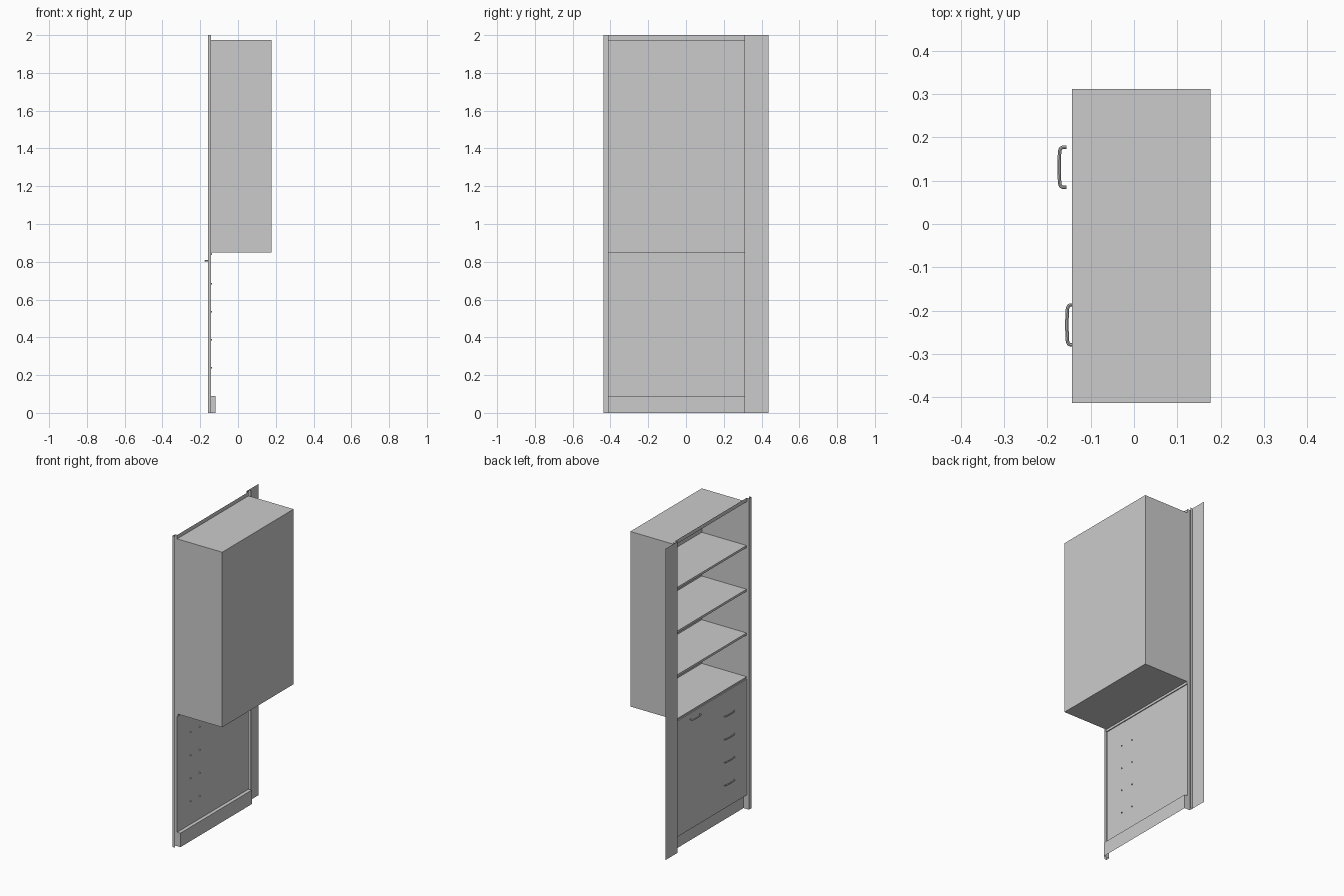
import bpy

if "Cube" in bpy.data.objects:
    bpy.data.objects.remove(bpy.data.objects["Cube"])

Y0, Y1 = -0.413, 0.312          # inner width of the cabinet
XF, XP, XB = -0.159, -0.143, 0.177   # frame face, panel plane, back


def mesh_object(name, verts, faces):
    me = bpy.data.meshes.new(name)
    me.from_pydata(verts, [], faces)
    me.update()
    ob = bpy.data.objects.new(name, me)
    bpy.context.collection.objects.link(ob)
    return ob


def sheet_xz(name, prof, caps=()):
    """Extrude an open (x, z) profile along y; caps are index lists closed at both ends."""
    n = len(prof)
    verts = [(x, y, z) for y in (Y0, Y1) for x, z in prof]
    faces = [(i, i + n, i + n + 1, i + 1) for i in range(n - 1)]
    for c in caps:
        faces += [tuple(c), tuple(i + n for i in reversed(c))]
    return mesh_object(name, verts, faces)


def sheet_xy(name, prof):
    """Extrude an open (x, y) profile over the full height."""
    n = len(prof)
    verts = [(x, y, z) for z in (0, 2) for x, y in prof]
    return mesh_object(name, verts, [(i, i + 1, i + n + 1, i + n) for i in range(n - 1)])


def box(name, lo, hi):
    v = [(x, y, z) for x in (lo[0], hi[0]) for y in (lo[1], hi[1]) for z in (lo[2], hi[2])]
    f = [(0, 1, 3, 2), (4, 6, 7, 5), (0, 4, 5, 1), (2, 3, 7, 6), (0, 2, 6, 4), (1, 5, 7, 3)]
    return mesh_object(name, v, f)


def handle(name, x, y, z):
    """Bowed pull; x is where the two ends finish, pointing to -x."""
    half = [(0.0, 0.046), (-0.009, 0.046), (-0.013, 0.044), (-0.0155, 0.038), (-0.0165, 0.02)]
    pts = half + [(-0.017, 0)] + [(a, -b) for a, b in reversed(half)]
    cu = bpy.data.curves.new(name, 'CURVE')
    cu.dimensions = '3D'
    cu.bevel_depth = 0.004
    cu.bevel_resolution = 2
    cu.use_fill_caps = True
    sp = cu.splines.new('POLY')
    sp.points.add(len(pts) - 1)
    for p, (a, b) in zip(sp.points, pts):
        p.co = (x + a, y + b, z, 1)
    ob = bpy.data.objects.new(name, cu)
    bpy.context.collection.objects.link(ob)
    bpy.ops.object.select_all(action='DESELECT')
    ob.select_set(True)
    bpy.context.view_layer.objects.active = ob
    bpy.ops.object.convert(target='MESH')
    bpy.ops.object.shade_smooth_by_angle()


# Top rail
sheet_xz("top_rail", [(XP, 2), (XP, 1.975)])

# Upper shelf carcass, open at the front
sheet_xz("upper_carcass", [(XP, 1.975), (XB, 1.975), (XB, 0.85), (XP, 0.85)],
         caps=[(0, 1, 2, 3)])

# Lower front: shadow gap, drawer and door panel, recessed toe kick
sheet_xz("lower_front", [(-0.137, 0.85), (-0.137, 0.835), (XP, 0.835), (XP, 0.09),
                         (-0.12, 0.09), (-0.12, 0)])
for y in (Y0, Y1):
    mesh_object("toe_kick_end", [(XF, y, 0), (-0.12, y, 0), (-0.12, y, 0.09), (XF, y, 0.09)],
                [(0, 1, 2, 3)])
    mesh_object("gap_end", [(XP, y, 0.835), (-0.137, y, 0.835), (-0.137, y, 0.85), (XP, y, 0.85)],
                [(0, 1, 2, 3)])

# Shelves
for i in range(1, 4):
    z = 0.85 + i * 0.281
    box(f"shelf_{i}", (XP + 0.002, Y0, z - 0.014), (XB, Y1, z))

# Side stiles and the flat filler strip
sheet_xy("left_stile", [(XP, -0.437), (XF, -0.437), (XF, Y0), (XP, Y0)])
sheet_xy("right_stile", [(XP, Y1), (XF, Y1), (XF, 0.336), (XP, 0.336)])
sheet_xy("filler_strip", [(XF, 0.336), (XF, 0.437)])

# Handles: one on the door, four on the drawers
handle("door_handle", -0.156, 0.131, 0.805)
for i in range(4):
    handle(f"drawer_handle_{i + 1}", -0.138, -0.233, 0.683 - i * 0.148)
